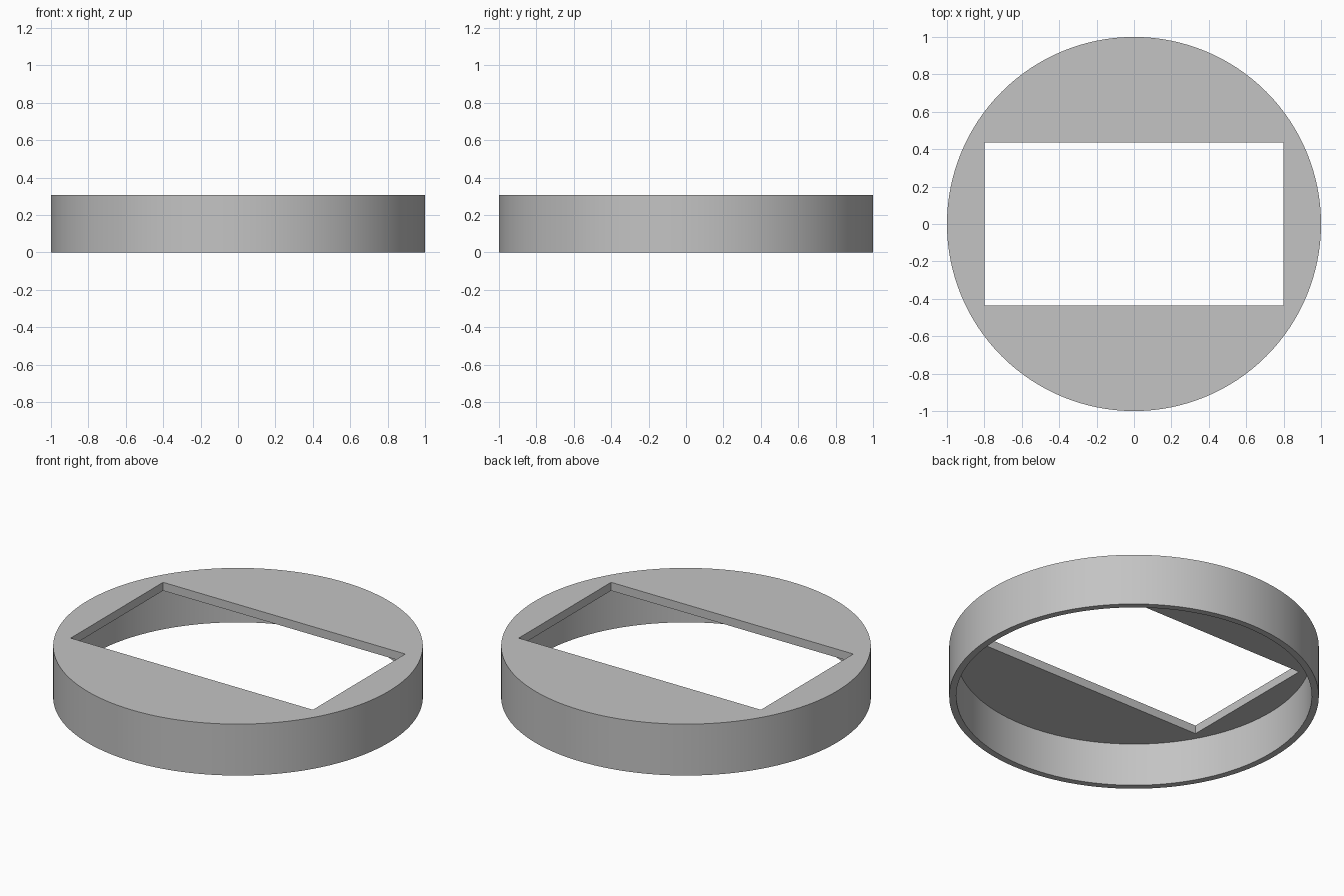
import bpy
import math

if "Cube" in bpy.data.objects:
    bpy.data.objects.remove(bpy.data.objects["Cube"], do_unlink=True)

RADIUS, HEIGHT = 1.0, 0.307
WALL, PLATE = 0.038, 0.05
WINDOW_X, WINDOW_Y = 1.6, 0.872
SIDES = 128

grey = bpy.data.materials.new("light grey")
grey.use_nodes = True
colour = (0.55, 0.55, 0.55, 1)
grey.diffuse_color = colour
grey.node_tree.nodes["Principled BSDF"].inputs["Base Color"].default_value = colour


def disc(name, radius, bottom, top):
    bpy.ops.mesh.primitive_cylinder_add(vertices=SIDES, radius=radius, depth=top - bottom,
                                        location=(0, 0, (bottom + top) / 2))
    ob = bpy.context.object
    ob.name = name
    ob.data.materials.append(grey)
    return ob


def cut(target, cutter):
    mod = target.modifiers.new(cutter.name, 'BOOLEAN')
    mod.operation = 'DIFFERENCE'
    mod.solver = 'EXACT'
    mod.object = cutter
    cutter.hide_render = True
    bpy.context.view_layer.objects.active = target
    bpy.ops.object.modifier_apply(modifier=mod.name)
    bpy.data.objects.remove(cutter, do_unlink=True)


# Round cap, open underneath
cap = disc("round_bezel_cap", RADIUS, 0, HEIGHT)
cut(cap, disc("underside_recess", RADIUS - WALL, -0.1, HEIGHT - PLATE))

# Rectangular window through the top plate
bpy.ops.mesh.primitive_cube_add(size=1, location=(0, 0, HEIGHT))
window = bpy.context.object
window.name = "window_opening"
window.scale = (WINDOW_X, WINDOW_Y, 4 * PLATE)
bpy.context.view_layer.update()
cut(cap, window)

# Smooth round walls with crisp edges
bpy.ops.object.select_all(action='DESELECT')
cap.select_set(True)
bpy.context.view_layer.objects.active = cap
bpy.ops.object.shade_smooth_by_angle(angle=math.radians(30))
